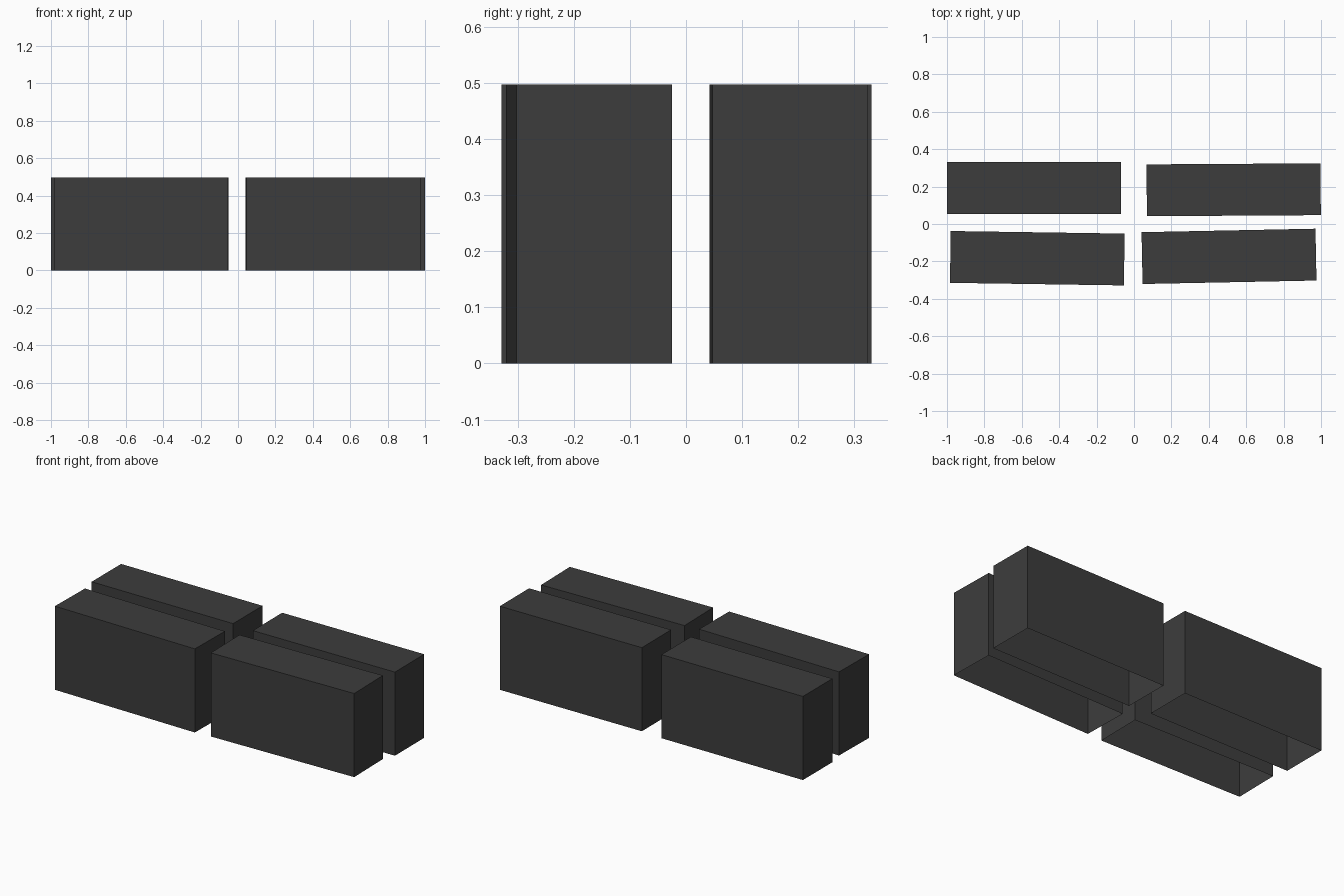
import bpy
import bmesh
from math import radians
from mathutils import Matrix

cube = bpy.data.objects.get("Cube")
if cube:
    bpy.data.objects.remove(cube, do_unlink=True)

# One charcoal colour for every block
charcoal = bpy.data.materials.new("charcoal")
charcoal.use_nodes = True
colour = (0.046, 0.046, 0.046, 1)
charcoal.diffuse_color = colour
charcoal.node_tree.nodes["Principled BSDF"].inputs["Base Color"].default_value = colour

LENGTH, DEPTH, HEIGHT = 0.93, 0.277, 0.497


def open_block(name, x, y, turn):
    """Thin-walled block with an open underside, turned slightly about z."""
    bm = bmesh.new()
    bmesh.ops.create_cube(bm, size=1)
    bmesh.ops.translate(bm, verts=bm.verts, vec=(0, 0, 0.5))
    bmesh.ops.transform(bm, verts=bm.verts,
                        matrix=Matrix.Diagonal((LENGTH, DEPTH, HEIGHT, 1)))
    bm.normal_update()
    underside = [f for f in bm.faces if f.normal.z < -0.5]
    bmesh.ops.delete(bm, geom=underside, context="FACES_ONLY")
    mesh = bpy.data.meshes.new(name)
    bm.to_mesh(mesh)
    bm.free()
    mesh.materials.append(charcoal)
    block = bpy.data.objects.new(name, mesh)
    block.location = (x, y, 0)
    block.rotation_euler.z = radians(turn)
    bpy.context.collection.objects.link(block)


# Two rows of two blocks, each set down slightly askew
open_block("back_right_block", -0.535, 0.192, 0)
open_block("back_left_block", 0.533, 0.183, 0.35)
open_block("front_right_block", -0.517, -0.183, -0.85)
open_block("front_left_block", 0.508, -0.173, 1.15)
